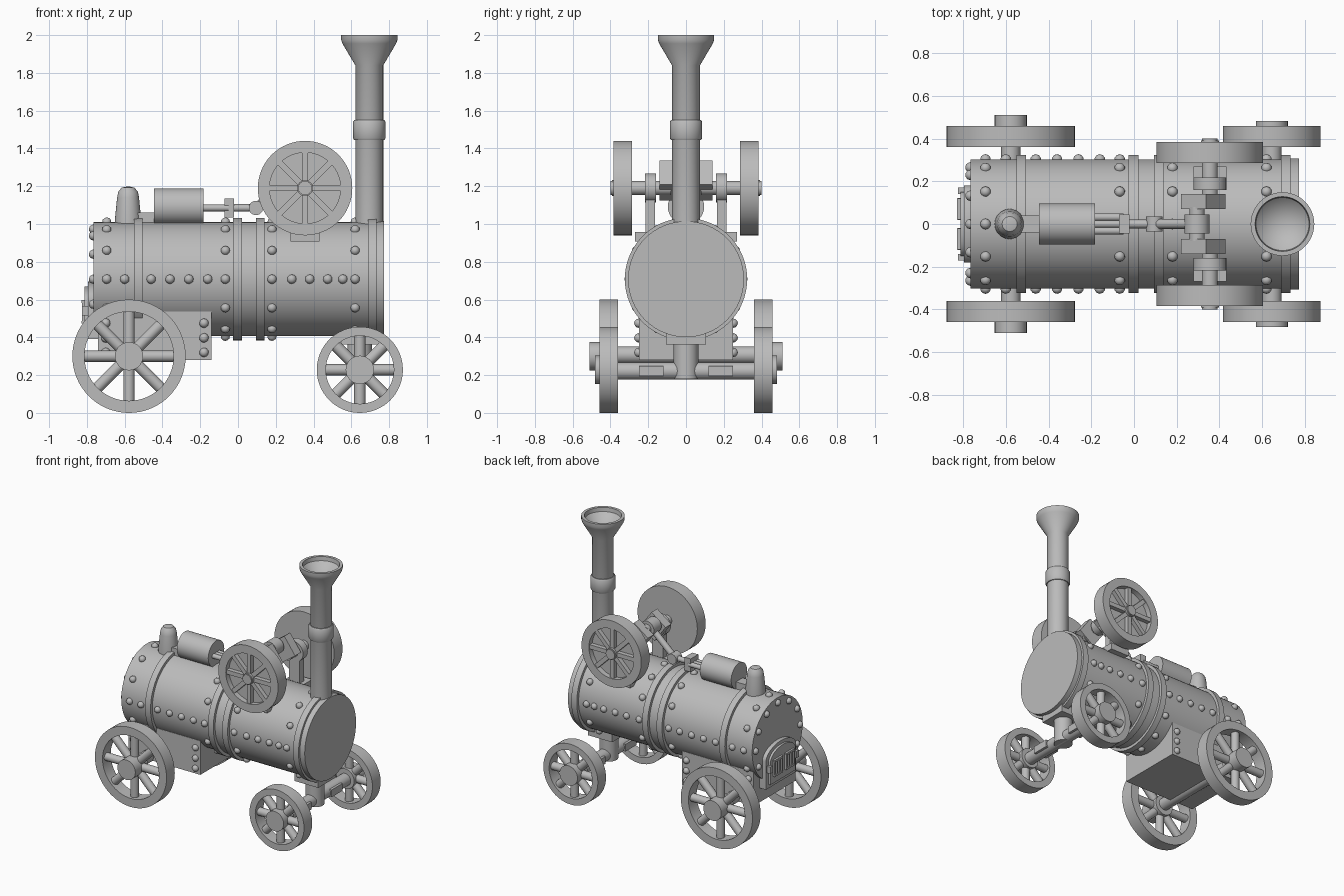
import bpy, bmesh
from math import sin, cos, pi, radians
from mathutils import Vector, Matrix

if "Cube" in bpy.data.objects:
    bpy.data.objects.remove(bpy.data.objects["Cube"])

grey = bpy.data.materials.new("plain grey")
grey.use_nodes = True
grey.diffuse_color = (0.5, 0.5, 0.5, 1)
grey.node_tree.nodes["Principled BSDF"].inputs["Base Color"].default_value = (0.5, 0.5, 0.5, 1)

X, Y, Z = Vector((1, 0, 0)), Vector((0, 1, 0)), Vector((0, 0, 1))


def finish(name, bm):
    """Turn a bmesh into a named, sharp-edged smooth object."""
    bmesh.ops.recalc_face_normals(bm, faces=bm.faces)
    me = bpy.data.meshes.new(name)
    bm.to_mesh(me)
    bm.free()
    me.materials.append(grey)
    me.shade_smooth()
    me.set_sharp_from_angle(angle=radians(35))
    ob = bpy.data.objects.new(name, me)
    bpy.context.collection.objects.link(ob)
    return ob


def lathe(name, profile, origin=(0, 0, 0), axis=Z, segs=48, closed=False):
    """Revolve (radius, height) points around an axis through origin."""
    bm = bmesh.new()
    rot = Z.rotation_difference(axis).to_matrix()
    rings = [[bm.verts.new(rot @ Vector((r * cos(2 * pi * i / segs), r * sin(2 * pi * i / segs), h))
                           + Vector(origin)) for r, h in profile] for i in range(segs)]
    n = len(profile)
    for i in range(segs):
        a, b = rings[i], rings[(i + 1) % segs]
        for j in range(n if closed else n - 1):
            k = (j + 1) % n
            bm.faces.new((a[j], a[k], b[k], b[j]))
    bmesh.ops.remove_doubles(bm, verts=bm.verts, dist=1e-5)
    return finish(name, bm)


def rod(name, start, end, r, segs=32):
    start, end = Vector(start), Vector(end)
    d = end - start
    return lathe(name, [(0, 0), (r, 0), (r, d.length), (0, d.length)], start, d.normalized(), segs)


def box(name, center, size, tilt=0):
    """Box tilted about the y axis."""
    bm = bmesh.new()
    m = Matrix.Translation(center) @ Matrix.Rotation(tilt, 4, 'Y') @ Matrix.Diagonal((*size, 1))
    bmesh.ops.create_cube(bm, size=1, matrix=m)
    return finish(name, bm)


def rivets(name, points, r=0.025):
    bm = bmesh.new()
    for p in points:
        bmesh.ops.create_icosphere(bm, subdivisions=2, radius=r, matrix=Matrix.Translation(p))
    return finish(name, bm)


def arch(name, half, bottom, shoulder, top, x0, x1):
    """Round-topped plate facing the rear end."""
    bm = bmesh.new()
    pts = [(-half, bottom), (half, bottom)]
    pts += [(half * cos(pi * i / 16), shoulder + (top - shoulder) * sin(pi * i / 16)) for i in range(17)]
    face = bm.faces.new([bm.verts.new((x0, y, z)) for y, z in pts])
    new = bmesh.ops.extrude_face_region(bm, geom=[face])["geom"]
    bmesh.ops.translate(bm, vec=(x1 - x0, 0, 0), verts=[v for v in new if isinstance(v, bmesh.types.BMVert)])
    return finish(name, bm)


# Boiler barrel with end caps and raised bands
BZ, BR = 0.708, 0.302
rod("boiler", (-0.765, 0, BZ), (0.74, 0, BZ), BR, 64)
rod("smokebox_cap", (0.73, 0, BZ), (0.773, 0, BZ), 0.307, 64)
for x in (-0.528, -0.003, 0.117, 0.71):
    rod("boiler_band", (x - 0.023, 0, BZ), (x + 0.023, 0, BZ), 0.324, 64)

# Boiler rivets: rings, side rows and the rear end face
for x in (-0.695, -0.067, 0.18, 0.62):
    rivets("rivet_ring", [(x, BR * cos(i * pi / 6), BZ + BR * sin(i * pi / 6)) for i in range(12)])
row = (-0.6, -0.46, -0.36, -0.26, -0.16, 0.285, 0.38, 0.475, 0.555)
rivets("rivet_rows", [(x, s * BR, BZ) for x in row for s in (1, -1)])
rivets("end_rivets", [(-0.765, 0.265 * cos(i * pi / 6), BZ + 0.265 * sin(i * pi / 6)) for i in range(-1, 8)])

# Firebox and its rivets
box("firebox", (-0.44, 0, 0.408), (0.6, 0.5, 0.256))
rivets("firebox_rivets", [(x, s * 0.25, z) for x in (-0.18, -0.7) for s in (1, -1)
                          for z in (0.32, 0.397, 0.475)])

# Fire door with two barred windows and hinges
arch("door_frame", 0.18, 0.39, 0.6, 0.695, -0.74, -0.795)
arch("door", 0.15, 0.42, 0.585, 0.67, -0.78, -0.812)
for s in (1, -1):
    y = s * 0.07
    for dz in (-0.055, 0.055):
        box("window_frame", (-0.815, y, 0.535 + dz), (0.025, 0.1, 0.015))
    for dy in (-0.045, -0.015, 0.015, 0.045):
        box("window_bar", (-0.815, y + dy, 0.535), (0.022, 0.012, 0.11))
    box("hinge", (-0.805, s * 0.155, 0.54), (0.04, 0.03, 0.05))


# Road wheels
def road_wheel(label, x, z, r, inner, hub_out, side):
    lathe(label + "_rim", [(inner, 0.36), (r, 0.36), (r, 0.458), (inner, 0.458)],
          (x, 0, z), Y * side, 64, closed=True)
    rod(label + "_hub", (x, side * 0.36, z), (x, side * hub_out, z), 0.075)
    for i in range(8):
        d = Vector((cos(i * pi / 4), 0, sin(i * pi / 4)))
        c = Vector((x, side * 0.409, z))
        rod(label + "_spoke", c + d * 0.05, c + d * (inner + 0.015), 0.03, 16)


for side in (1, -1):
    road_wheel("rear_wheel", -0.577, 0.3, 0.3, 0.236, 0.51, side)
    road_wheel("front_wheel", 0.645, 0.228, 0.228, 0.18, 0.483, side)
    box("axle_block", (0.645, side * 0.185, 0.222), (0.11, 0.13, 0.055))
rod("rear_axle", (-0.577, -0.4, 0.307), (-0.577, 0.4, 0.307), 0.045)
rod("front_axle", (0.645, -0.4, 0.222), (0.645, 0.4, 0.222), 0.046)

# Front steering post
rod("steering_post", (0.645, 0, 0.18), (0.645, 0, 0.45), 0.065)
box("post_plate", (0.645, 0, 0.4), (0.2, 0.21, 0.075))

# Chimney with collar and flared mouth
lathe("chimney", [(0, 0.9), (0.074, 0.9), (0.074, 1.84), (0.142, 1.955), (0.149, 1.975), (0.149, 2),
                  (0.128, 2), (0.124, 1.97), (0, 1.85)], (0.695, 0, 0))
lathe("chimney_collar", [(0.07, 1.445), (0.08, 1.445), (0.086, 1.455), (0.086, 1.54), (0.08, 1.55),
                         (0.07, 1.55)], (0.695, 0, 0), closed=True)

# Safety valve dome
lathe("valve_dome", [(0, 0.95), (0.07, 0.95), (0.07, 1.02), (0.058, 1.14), (0.052, 1.17),
                     (0.035, 1.192), (0, 1.2)], (-0.582, 0, 0))

# Steam cylinder, guide rods and crosshead
box("cylinder_base", (-0.37, 0, 1.02), (0.36, 0.08, 0.08))
rod("steam_cylinder", (-0.445, 0, 1.092), (-0.182, 0, 1.092), 0.096)
for y in (-0.032, 0, 0.032):
    rod("guide_rod", (-0.19, y, 1.085), (-0.05, y, 1.085), 0.018, 16)
box("crosshead", (-0.046, 0, 1.085), (0.05, 0.09, 0.1))
rod("piston_rod", (-0.03, 0, 1.085), (0.09, 0, 1.085), 0.02, 16)

# Crankshaft, connecting rod and bearing brackets
CX, CZ = 0.355, 1.19
PX, PZ = 0.295, 1.265
rod("wrist_joint", (0.095, -0.035, 1.085), (0.095, 0.035, 1.085), 0.038)
rod("connecting_rod", (0.095, 0, 1.085), (PX, 0, PZ), 0.023, 16)
rod("big_end", (PX, -0.045, PZ), (PX, 0.045, PZ), 0.058)
rod("crank_pin", (PX, -0.08, PZ), (PX, 0.08, PZ), 0.035)
for side in (1, -1):
    rod("crankshaft", (CX, side * 0.08, CZ), (CX, side * 0.4, CZ), 0.037)
    box("crank_web", (0.325, side * 0.105, 1.23), (0.145, 0.07, 0.155), radians(-36))
    box("bearing_bracket", (CX, side * 0.19, 1.06), (0.09, 0.05, 0.26))
    box("bracket_foot", (CX, side * 0.215, 0.932), (0.155, 0.11, 0.05))
    rod("bearing", (CX, side * 0.16, CZ), (CX, side * 0.217, CZ), 0.077)

    # Flywheel: rim, solid back plate, raised spokes and hub
    lathe("flywheel_rim", [(0.188, 0.285), (0.25, 0.285), (0.25, 0.385), (0.188, 0.385)],
          (CX, 0, CZ), Y * side, 64, closed=True)
    rod("flywheel_plate", (CX, side * 0.285, CZ), (CX, side * 0.345, CZ), 0.2, 64)
    for i in range(4):
        box("flywheel_spoke", (CX, side * 0.355, CZ), (0.385, 0.045, 0.032), i * pi / 4)
    rod("flywheel_hub", (CX, side * 0.33, CZ), (CX, side * 0.392, CZ), 0.042)
